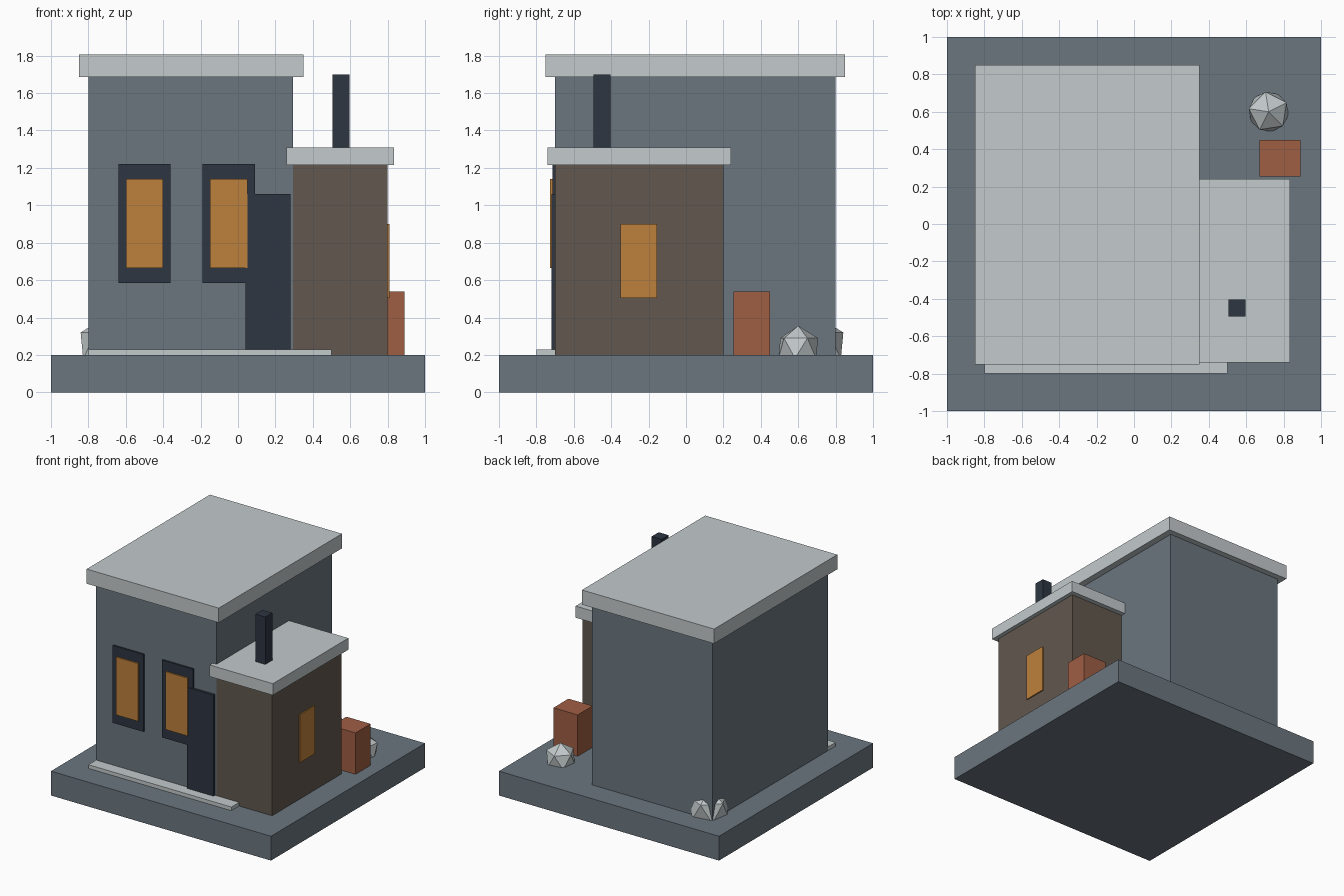
import bpy
import math

if "Cube" in bpy.data.objects:
    bpy.data.objects.remove(bpy.data.objects["Cube"])


def material(name, rgb):
    """Flat colour from 0-255 sRGB values."""
    m = bpy.data.materials.new(name)
    lin = [((c / 255 + 0.055) / 1.055) ** 2.4 for c in rgb]
    m.diffuse_color = (*lin, 1)
    m.use_nodes = True
    m.node_tree.nodes["Principled BSDF"].inputs["Base Color"].default_value = m.diffuse_color
    return m


slate = material("slate_grey", (107, 118, 127))
pale = material("pale_stone", (195, 202, 204))
wood = material("brown_wood", (98, 88, 78))
dark = material("dark_metal", (45, 54, 66))
amber = material("amber_glass", (189, 129, 60))
rust = material("rust_red", (159, 94, 68))


def box(name, x, y, z, mat):
    """Box spanning the given (min, max) ranges."""
    bpy.ops.mesh.primitive_cube_add(size=1)
    o = bpy.context.object
    o.name = name
    o.location = [(a + b) / 2 for a, b in (x, y, z)]
    o.scale = [b - a for a, b in (x, y, z)]
    bpy.ops.object.transform_apply(location=False, rotation=False, scale=True)
    o.data.materials.append(mat)
    return o


def rock(name, x, y, r):
    """Faceted boulder partly sunk into the ground."""
    bpy.ops.mesh.primitive_ico_sphere_add(
        subdivisions=1, radius=r, location=(x, y, 0.2 + 0.3 * r),
        rotation=(0, 0, math.radians(27)))
    o = bpy.context.object
    o.name = name
    o.data.materials.append(pale)


# Ground slab and front step
box("ground_slab", (-1, 1), (-1, 1), (0, 0.2), slate)
box("front_step", (-0.8, 0.5), (-0.8, -0.7), (0.2, 0.23), pale)

# Main block and side wing, each with an overhanging flat roof
box("main_block", (-0.8, 0.295), (-0.7, 0.8), (0.2, 1.685), slate)
box("main_roof", (-0.85, 0.35), (-0.75, 0.85), (1.685, 1.805), pale)
box("side_wing", (0.295, 0.8), (-0.7, 0.2), (0.2, 1.215), wood)
box("wing_roof", (0.26, 0.835), (-0.74, 0.24), (1.215, 1.31), pale)
box("chimney", (0.505, 0.595), (-0.495, -0.405), (1.31, 1.7), dark)

# Front windows: dark frame with a glowing pane
for side, cx in (("left", -0.5), ("right", -0.05)):
    box(f"window_frame_{side}", (cx - 0.14, cx + 0.14), (-0.715, -0.7),
        (0.585, 1.22), dark)
    box(f"window_pane_{side}", (cx - 0.1, cx + 0.1), (-0.727, -0.715),
        (0.665, 1.14), amber)

# Door and side window
box("door", (0.04, 0.28), (-0.72, -0.7), (0.2, 1.06), dark)
box("side_window", (0.8, 0.81), (-0.35, -0.155), (0.505, 0.9), amber)

# Storage box and boulders
box("storage_box", (0.67, 0.89), (0.255, 0.45), (0.2, 0.54), rust)
rock("side_boulder", 0.72, 0.6, 0.12)
rock("corner_boulder", -0.7, 0.7, 0.16)
